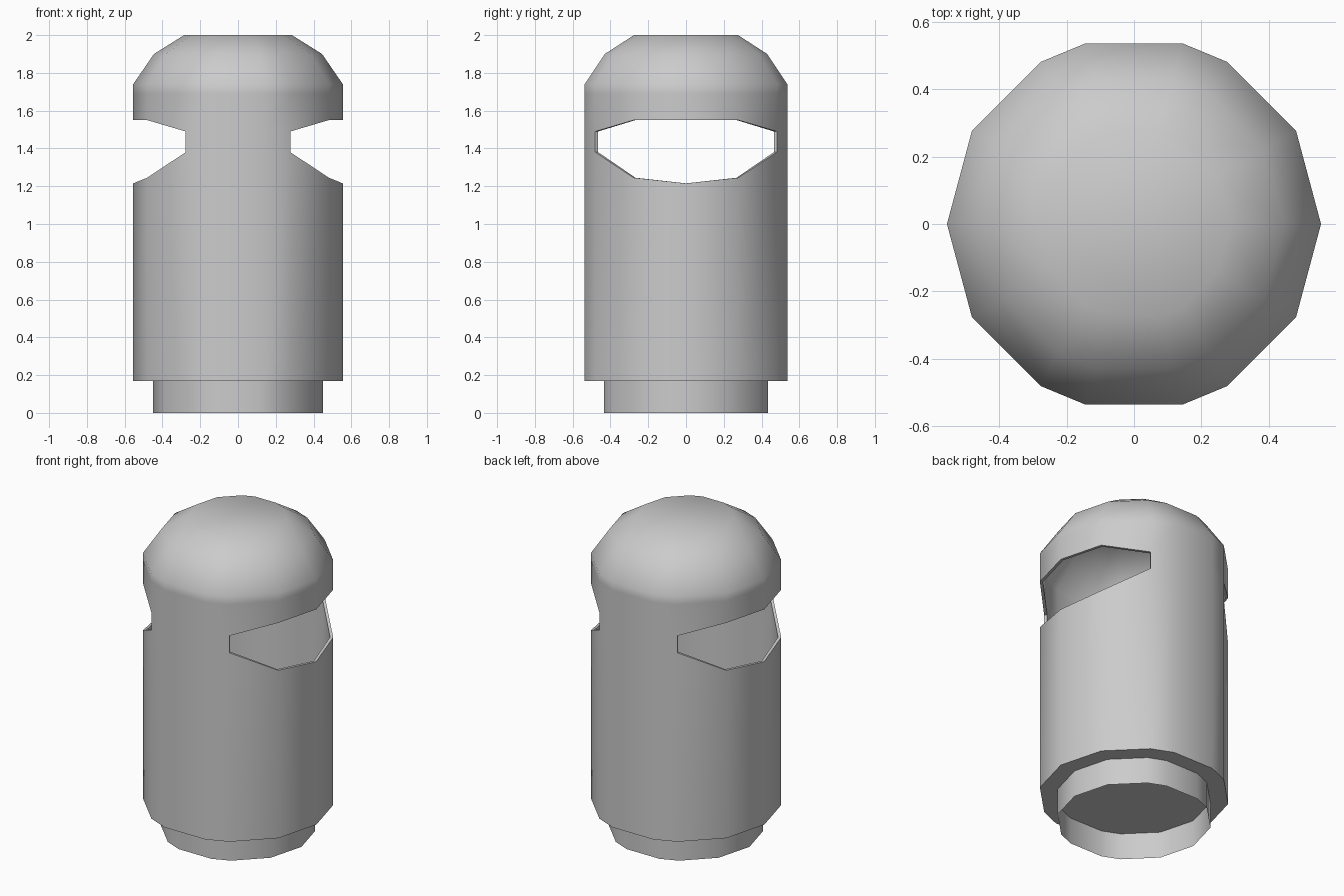
import bpy, bmesh
from math import radians, cos, sin

cube = bpy.data.objects.get("Cube")
if cube:
    bpy.data.objects.remove(cube, do_unlink=True)

RADIUS = 0.555
# Fourteen sides, with a flat facet at front and back
quarter = [0, 30, 60, 75]
half = quarter + [180 - a for a in reversed(quarter)][:-1]
ANGLES = half + [a + 180 for a in half]

# Lower and upper height of the side openings, by angle away from the x axis
SILL = {0: 1.215, 30: 1.245, 60: 1.38, 75: 1.38}
LINTEL = {0: 1.55, 30: 1.55, 60: 1.49, 75: 1.49}

grey = bpy.data.materials.new("Grey metal")
grey.use_nodes = True
colour = (0.6, 0.6, 0.6, 1)
grey.diffuse_color = colour
grey.node_tree.nodes["Principled BSDF"].inputs["Base Color"].default_value = colour


def off_axis(angle):
    a = angle % 180
    return min(a, 180 - a)


def ring(bm, radius, height):
    """One loop of vertices; height is a number or a table by off-axis angle."""
    verts = []
    for a in ANGLES:
        z = height[off_axis(a)] if isinstance(height, dict) else height
        verts.append(bm.verts.new((radius * cos(radians(a)), radius * sin(radians(a)), z)))
    return verts


def bridge(bm, low, high, opening=False):
    n = len(ANGLES)
    for i in range(n):
        j = (i + 1) % n
        if opening and max(off_axis(ANGLES[i]), off_axis(ANGLES[j])) <= 60:
            continue
        bm.faces.new((low[i], low[j], high[j], high[i]))


def finish(bm, name):
    mesh = bpy.data.meshes.new(name)
    bm.to_mesh(mesh)
    bm.free()
    obj = bpy.data.objects.new(name, mesh)
    bpy.context.collection.objects.link(obj)
    mesh.materials.append(grey)
    bpy.ops.object.select_all(action="DESELECT")
    obj.select_set(True)
    bpy.context.view_layer.objects.active = obj
    return obj


# Hollow bin body with domed lid and two side openings
bm = bmesh.new()
levels = [(RADIUS, 0.17), (RADIUS, SILL), (RADIUS, LINTEL), (RADIUS, 1.69),
          (RADIUS, 1.74), (0.445, 1.9), (0.285, 2.0)]
rings = [ring(bm, r, z) for r, z in levels]
for k in range(len(rings) - 1):
    bridge(bm, rings[k], rings[k + 1], opening=(k == 1))
bm.faces.new(rings[-1])
bm.faces.new(list(reversed(rings[0])))
body = finish(bm, "bin_body")
wall = body.modifiers.new("Wall thickness", "SOLIDIFY")
wall.thickness = 0.018
wall.offset = -1
bpy.ops.object.modifier_apply(modifier=wall.name)
bpy.ops.object.shade_smooth_by_angle(angle=radians(42))

# Open foot ring under the body
bm = bmesh.new()
bridge(bm, ring(bm, 0.45, 0), ring(bm, 0.45, 0.17))
finish(bm, "foot_ring")
bpy.ops.object.shade_smooth_by_angle(angle=radians(42))
